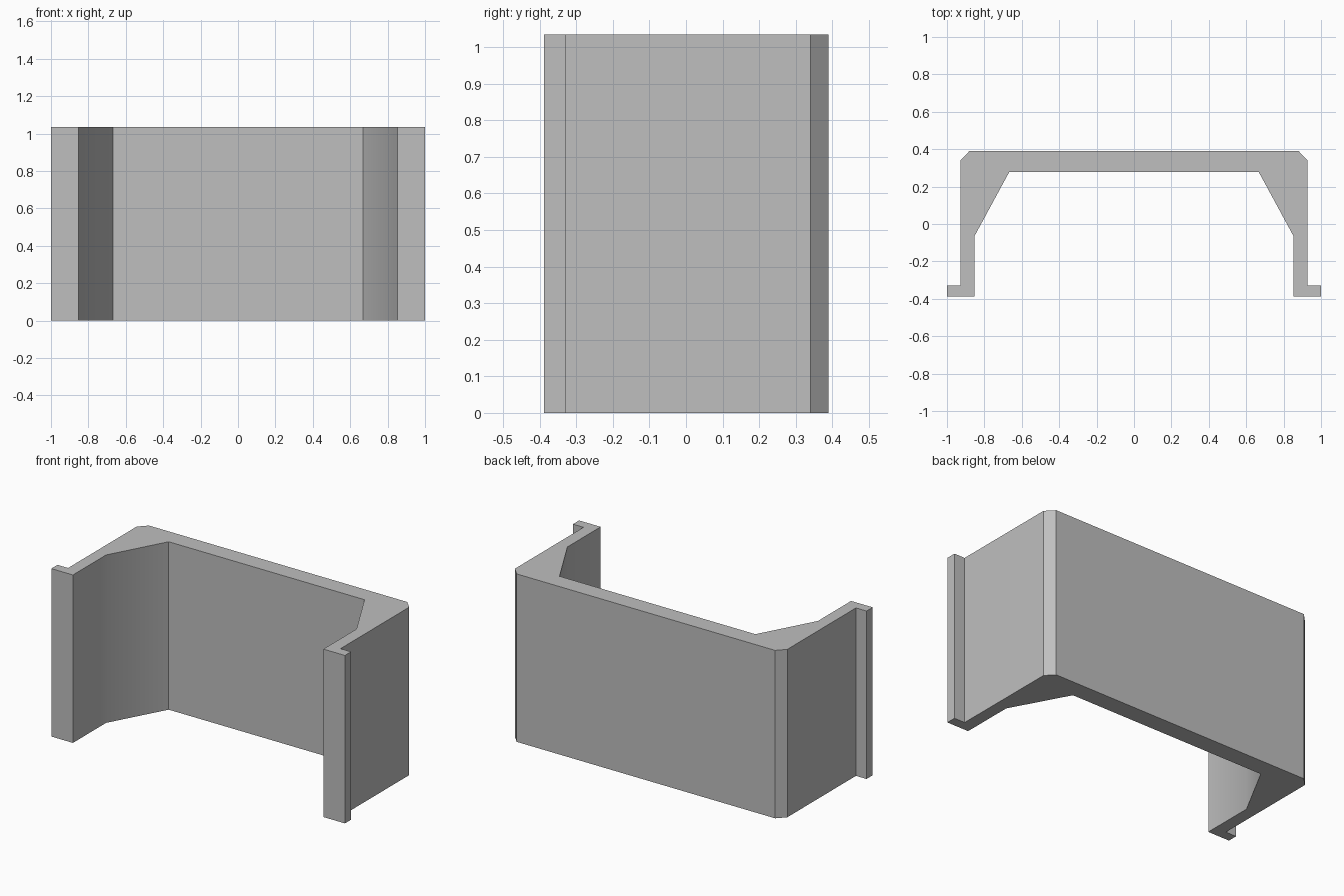
import bpy, bmesh
from math import radians

cube = bpy.data.objects.get("Cube")
if cube:
    bpy.data.objects.remove(cube, do_unlink=True)

HEIGHT = 1.034

# Plain grey material
grey = bpy.data.materials.new("plain_grey")
grey.use_nodes = True
colour = (0.52, 0.52, 0.52, 1.0)
grey.diffuse_color = colour
grey.node_tree.nodes["Principled BSDF"].inputs["Base Color"].default_value = colour

# Half of the channel section: back wall, chamfer, side wall, foot flange, inner gusset
half = [(0.88, 0.39), (0.928, 0.34), (0.928, -0.328), (1.0, -0.328),
        (1.0, -0.388), (0.853, -0.388), (0.853, -0.065), (0.667, 0.278)]
section = half + [(-x, y) for x, y in reversed(half)]

# Extrude the mirrored section upward
bm = bmesh.new()
base = bm.faces.new([bm.verts.new((x, y, 0)) for x, y in section])
extruded = bmesh.ops.extrude_face_region(bm, geom=[base], use_keep_orig=True)
top = [v for v in extruded["geom"] if isinstance(v, bmesh.types.BMVert)]
bmesh.ops.translate(bm, verts=top, vec=(0, 0, HEIGHT))
bmesh.ops.recalc_face_normals(bm, faces=bm.faces)

mesh = bpy.data.meshes.new("channel_bracket")
bm.to_mesh(mesh)
bm.free()
mesh.materials.append(grey)
bracket = bpy.data.objects.new("channel_bracket", mesh)
bpy.context.collection.objects.link(bracket)

# Soft bend between side wall and gusset, crisp edges elsewhere
bpy.ops.object.select_all(action="DESELECT")
bracket.select_set(True)
bpy.context.view_layer.objects.active = bracket
bpy.ops.object.shade_smooth_by_angle(angle=radians(30))
